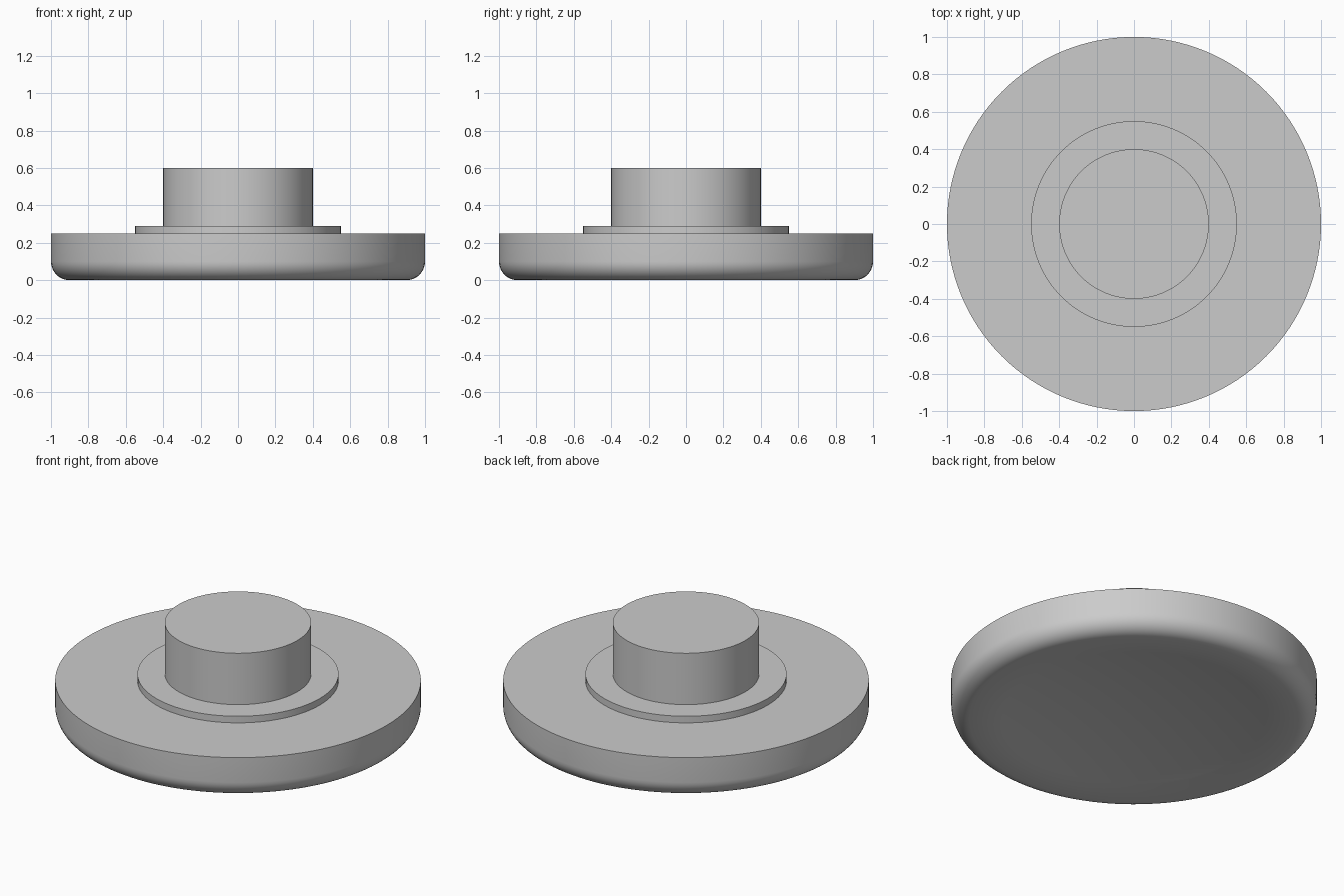
import bpy, bmesh, math

cube = bpy.data.objects.get("Cube")
if cube:
    bpy.data.objects.remove(cube, do_unlink=True)

grey = bpy.data.materials.new("plain grey")
grey.use_nodes = True
colour = (0.6, 0.6, 0.6, 1)
grey.diffuse_color = colour
grey.node_tree.nodes["Principled BSDF"].inputs["Base Color"].default_value = colour


def turned(name, profile, steps=128):
    """Revolve a radius/height profile around the z axis."""
    bm = bmesh.new()
    verts = [bm.verts.new((r, 0, z)) for r, z in profile]
    edges = [bm.edges.new(pair) for pair in zip(verts, verts[1:])]
    bmesh.ops.spin(bm, geom=verts + edges, cent=(0, 0, 0), axis=(0, 0, 1),
                   angle=math.tau, steps=steps)
    bmesh.ops.remove_doubles(bm, verts=bm.verts, dist=1e-4)
    bmesh.ops.recalc_face_normals(bm, faces=bm.faces)
    mesh = bpy.data.meshes.new(name)
    bm.to_mesh(mesh)
    bm.free()
    mesh.materials.append(grey)
    obj = bpy.data.objects.new(name, mesh)
    bpy.context.collection.objects.link(obj)
    bpy.ops.object.select_all(action='DESELECT')
    obj.select_set(True)
    bpy.context.view_layer.objects.active = obj
    bpy.ops.object.shade_smooth_by_angle(angle=math.radians(30))


def disc(name, radius, bottom, top):
    turned(name, [(0, bottom), (radius, bottom), (radius, top), (0, top)])


# Wide base: shallow hollow underneath, rounded lower rim
hollow_radius, hollow_depth = 0.8, 0.07
fillet, segments = 0.1, 10
hollow = [(hollow_radius * t, hollow_depth * (1 - t * t))
          for t in (i / segments for i in range(segments + 1))]
rim = [(1 - fillet + fillet * math.sin(a), fillet - fillet * math.cos(a))
       for a in (math.pi / 2 * i / segments for i in range(segments + 1))]
turned("base_disc", hollow + rim + [(1, 0.25), (0, 0.25)])

# Thin collar and upright stub
disc("collar", 0.55, 0.25, 0.29)
disc("stub", 0.4, 0.29, 0.6)
